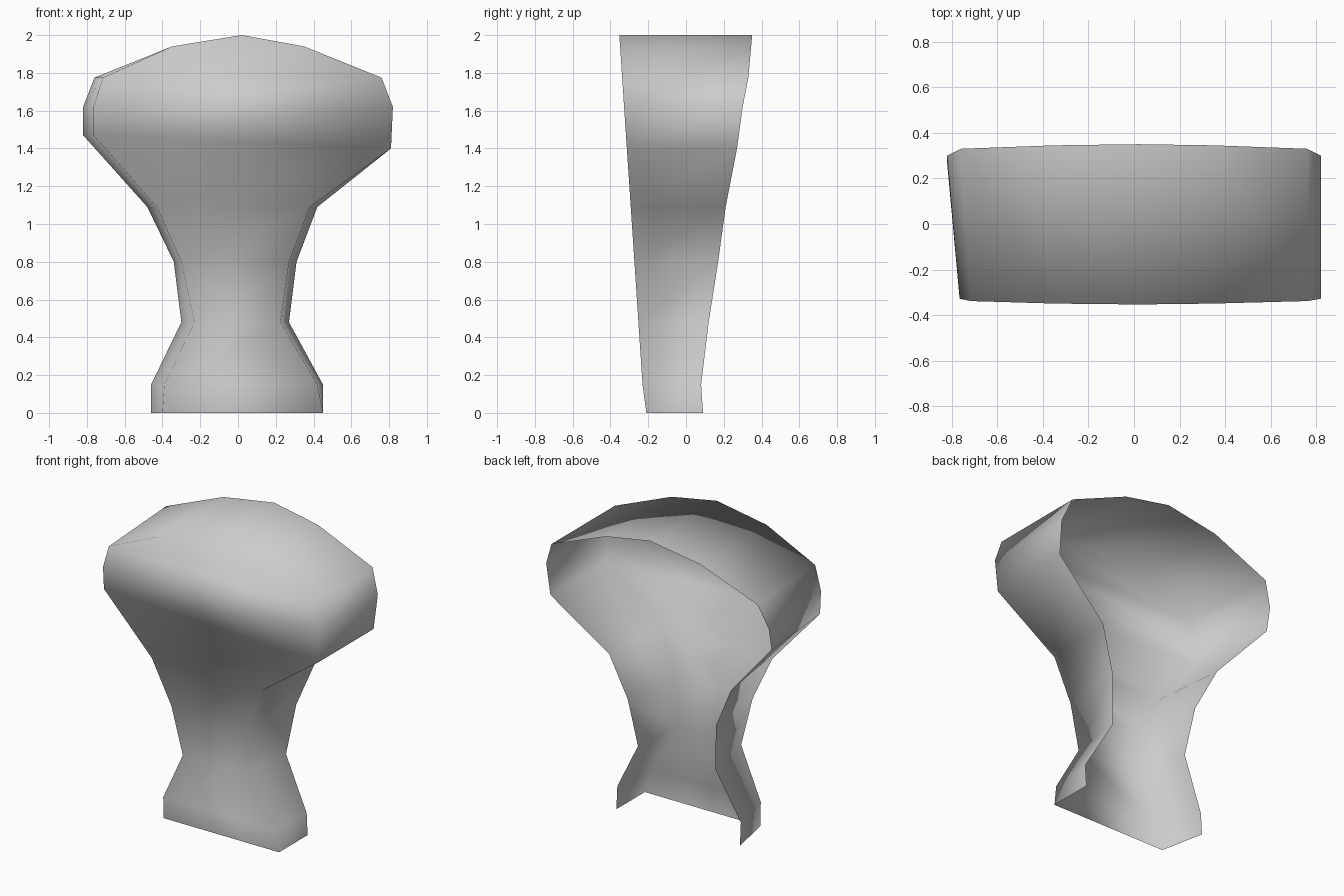
import bpy
import bmesh

cube = bpy.data.objects.get("Cube")
if cube:
    bpy.data.objects.remove(cube, do_unlink=True)

# One plain grey for the whole shell
grey = bpy.data.materials.new("plain grey")
grey.use_nodes = True
colour = (0.6, 0.6, 0.6, 1.0)
grey.diffuse_color = colour
grey.node_tree.nodes["Principled BSDF"].inputs["Base Color"].default_value = colour

# Cross-sections from the foot to the crown:
# height, rear y, then x of left rear, left front, right front, right rear
SECTIONS = [
    (0.00, 0.09, -0.46, -0.40, 0.45, 0.45),
    (0.15, 0.08, -0.46, -0.39, 0.42, 0.45),
    (0.48, 0.12, -0.30, -0.23, 0.225, 0.27),
    (0.80, 0.17, -0.34, -0.30, 0.27, 0.31),
    (1.09, 0.21, -0.48, -0.43, 0.38, 0.42),
    (1.40, 0.27, -0.82, -0.765, 0.81, 0.81),
    (1.62, 0.30, -0.82, -0.765, 0.82, 0.82),
    (1.775, 0.33, -0.76, -0.715, 0.76, 0.76),
    (1.94, 0.345, -0.35, -0.35, 0.35, 0.35),
    (2.00, 0.35, 0.02, 0.02, 0.02, 0.02),
]


def front_y(z):
    """The front panel leans steadily forward above the foot."""
    return -0.21 - 0.133 * z if z < 0.15 else -0.23 - 0.0665 * (z - 0.15)


def build_shell(name):
    """Loft the open-backed shell: left wall, front panel, right wall."""
    bm = bmesh.new()
    rows = []
    for z, rear, *xs in SECTIONS:
        row = []
        for column, x in enumerate(xs):
            # The left shoulder starts a little higher than the right one
            height = z + 0.07 if z == 1.40 and x < 0 else z
            y = front_y(height) if column in (1, 2) else rear
            row.append(bm.verts.new((x, y, height)))
        rows.append(row)
    for low, high in zip(rows, rows[1:]):
        for c in range(3):
            bm.faces.new((low[c], low[c + 1], high[c + 1], high[c]))
    # Close the crown into a single ridge
    bmesh.ops.remove_doubles(bm, verts=bm.verts, dist=0.001)
    for face in bm.faces:
        face.smooth = True
    mesh = bpy.data.meshes.new(name)
    bm.to_mesh(mesh)
    bm.free()
    mesh.materials.append(grey)
    shell = bpy.data.objects.new(name, mesh)
    bpy.context.collection.objects.link(shell)
    return shell


build_shell("flared_shell")
